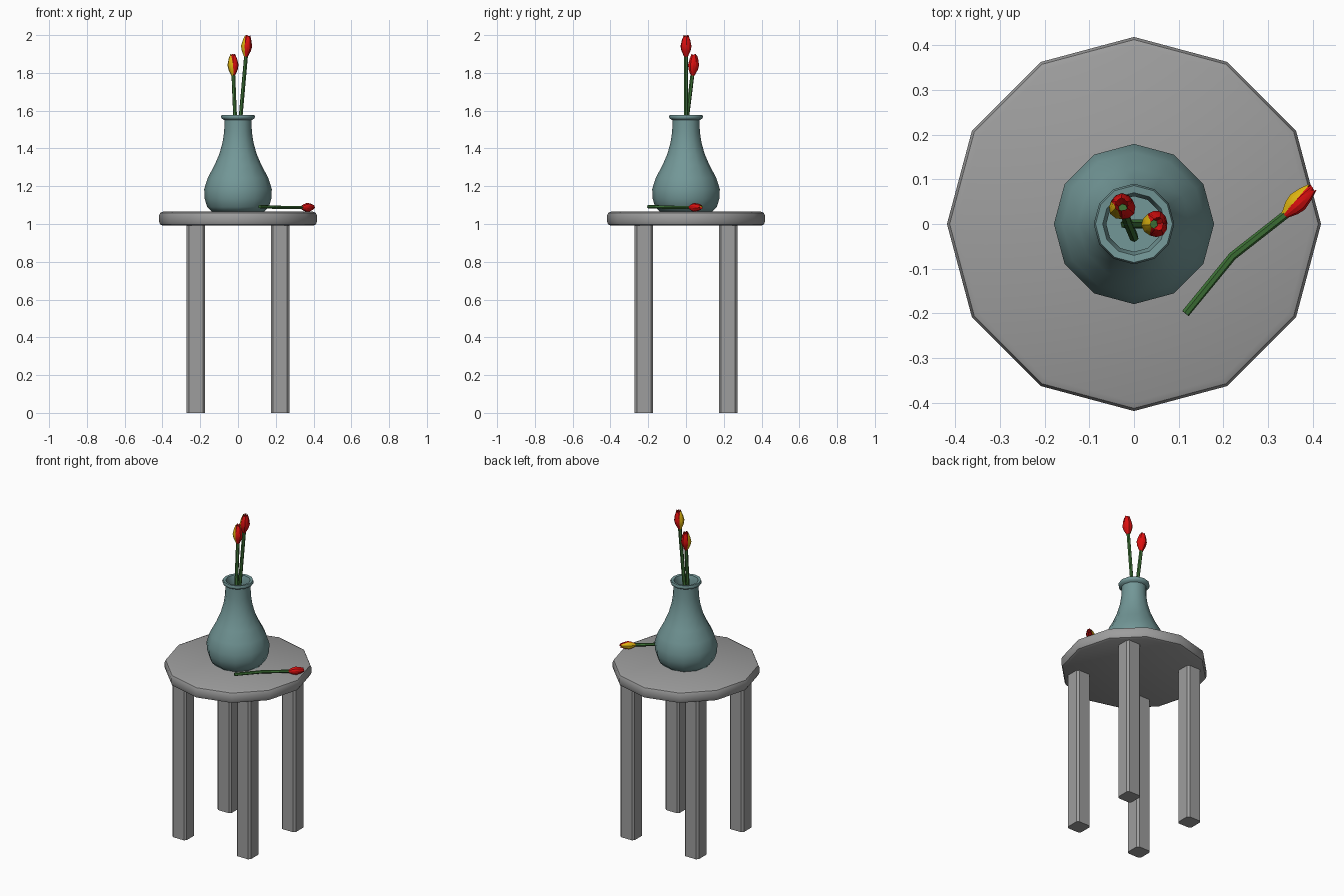
import bpy, bmesh, math
from mathutils import Vector

if "Cube" in bpy.data.objects:
    bpy.data.objects.remove(bpy.data.objects["Cube"])


def mat(name, rgb):
    m = bpy.data.materials.new(name)
    m.diffuse_color = (*rgb, 1)
    m.use_nodes = True
    m.node_tree.nodes["Principled BSDF"].inputs["Base Color"].default_value = m.diffuse_color
    return m


GREY = mat("table grey", (0.34, 0.34, 0.34))
TEAL = mat("vase teal", (0.17, 0.31, 0.31))
GREEN = mat("stem green", (0.045, 0.16, 0.035))
RED = mat("petal red", (0.72, 0.005, 0.005))
YELLOW = mat("petal yellow", (0.72, 0.45, 0.005))


def make(name, verts, faces, mats, angle=40):
    me = bpy.data.meshes.new(name)
    me.from_pydata(verts, [], faces)
    for m in mats:
        me.materials.append(m)
    ob = bpy.data.objects.new(name, me)
    bpy.context.collection.objects.link(ob)
    if angle:
        bpy.ops.object.select_all(action='DESELECT')
        ob.select_set(True)
        bpy.context.view_layer.objects.active = ob
        bpy.ops.object.shade_smooth_by_angle(angle=math.radians(angle))
    return ob


def bridge(rings, n):
    # quads between successive rings of n vertices, capped at both ends
    f = [(r * n + i, r * n + (i + 1) % n, (r + 1) * n + (i + 1) % n, (r + 1) * n + i)
         for r in range(rings - 1) for i in range(n)]
    return f + [tuple(reversed(range(n))), tuple(range((rings - 1) * n, rings * n))]


def lathe(name, profile, n, m, angle):
    verts = [(r * math.cos(2 * math.pi * i / n), r * math.sin(2 * math.pi * i / n), z)
             for r, z in profile for i in range(n)]
    return make(name, verts, bridge(len(profile), n), [m], angle)


# Table top with rounded rim
lathe("table_top", [(0.398, 0.992), (0.412, 0.998), (0.418, 1.012), (0.418, 1.045),
                    (0.412, 1.059), (0.398, 1.065)], 12, GREY, 28)

# Four square legs with softened edges
for label, sx, sy in (("front_left", -1, -1), ("front_right", 1, -1),
                      ("back_left", -1, 1), ("back_right", 1, 1)):
    h, c = 0.049, 0.012
    corner = [(h, -h + c), (h, h - c), (h - c, h), (-h + c, h),
              (-h, h - c), (-h, -h + c), (-h + c, -h), (h - c, -h)]
    verts = [(sx * 0.2225 + x, sy * 0.2225 + y, z) for z in (0, 0.995) for x, y in corner]
    make(label + "_leg", verts, bridge(2, 8), [GREY], 30)

# Hollow vase: outer wall up, over the lip, inner wall down
lathe("vase", [(0.138, 1.065), (0.163, 1.09), (0.177, 1.135), (0.179, 1.185), (0.160, 1.245),
               (0.125, 1.31), (0.099, 1.37), (0.082, 1.43), (0.073, 1.49), (0.072, 1.55),
               (0.087, 1.558), (0.090, 1.568), (0.086, 1.578), (0.070, 1.576),
               (0.062, 1.55), (0.063, 1.49), (0.088, 1.37), (0.150, 1.235),
               (0.167, 1.16), (0.130, 1.085)], 12, TEAL, 50)


def stem(name, pts, radius, n=6):
    pts = [Vector(p) for p in pts]
    verts = []
    for i, p in enumerate(pts):
        d = (pts[min(i + 1, len(pts) - 1)] - pts[max(i - 1, 0)]).normalized()
        u = d.cross(Vector((0.3, 0.9, 0.31))).normalized()
        v = d.cross(u)
        verts += [p + radius * (u * math.cos(a) + v * math.sin(a))
                  for a in (2 * math.pi * k / n for k in range(n))]
    make(name, verts, bridge(len(pts), n), [GREEN], 40)


def bud(name, base, tip, radius, yellow_dir):
    # three outer petals (one yellow) wrapped round three inner ones
    base, axis = Vector(base), Vector(tip) - Vector(base)
    d = axis.normalized()
    u = Vector(yellow_dir)
    u = (u - d * u.dot(d)).normalized()
    v = d.cross(u)
    rows = [(0, 0.32, 58), (0.28, 0.82, 62), (0.5, 1.0, 60), (0.78, 0.78, 48), (1, 0.5, 20)]
    verts, faces = [], []
    for k in range(6):
        scale, stretch = (1, 0.97) if k < 3 else (0.87, 1.0)
        start = len(verts)
        for t, r, w in rows:
            for side in (-1, -0.5, 0, 0.5, 1):
                a = math.radians(120 * k + (60 if k > 2 else 0) + side * w)
                rr = r * radius * scale * (1 - 0.1 * abs(side))
                verts.append(base + axis * (t * stretch) + rr * (u * math.cos(a) + v * math.sin(a)))
        for r in range(len(rows) - 1):
            for c in range(4):
                q = start + r * 5 + c
                faces.append((q, q + 1, q + 6, q + 5))
    ob = make(name, verts, faces, [RED, YELLOW], 25)
    for p in ob.data.polygons:
        p.material_index = 1 if p.index < 16 else 0


# Tall flower, short flower and the one lying on the table
stem("tall_stem", [(-0.02, 0, 1.2), (0.015, 0, 1.58), (0.043, 0, 1.895)], 0.0105)
bud("tall_bud", (0.042, 0, 1.885), (0.052, 0, 2.0), 0.031, (-1, -0.1, 0))

stem("short_stem", [(0.0, -0.03, 1.2), (-0.016, 0.008, 1.58), (-0.025, 0.035, 1.8)], 0.0105)
bud("short_bud", (-0.025, 0.034, 1.785), (-0.028, 0.043, 1.9), 0.031, (-0.85, -0.5, 0))

stem("fallen_stem", [(0.115, -0.2, 1.092), (0.22, -0.072, 1.088), (0.345, 0.026, 1.087)], 0.0095)
bud("fallen_bud", (0.335, 0.018, 1.087), (0.4, 0.082, 1.09), 0.025, (-0.7, 0.7, 0.25))
